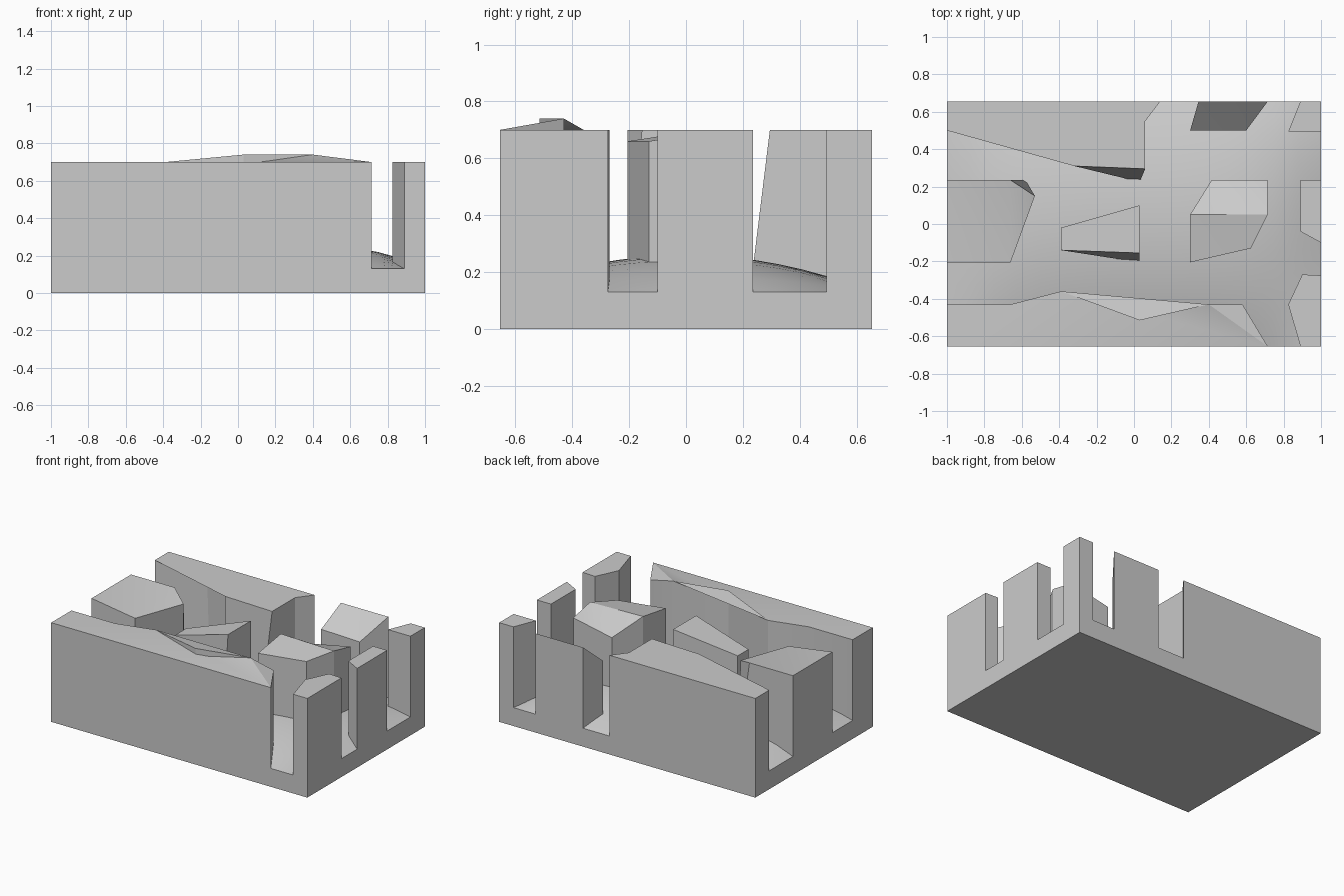
import bpy, bmesh

if "Cube" in bpy.data.objects:
    bpy.data.objects.remove(bpy.data.objects["Cube"])

W, D = 1.0, 0.655      # half extents of the slab
FLOOR, TOP = 0.13, 0.7


def finish(name, bm):
    bmesh.ops.recalc_face_normals(bm, faces=bm.faces[:])
    mesh = bpy.data.meshes.new(name)
    bm.to_mesh(mesh)
    bm.free()
    ob = bpy.data.objects.new(name, mesh)
    bpy.context.collection.objects.link(ob)
    bpy.ops.object.select_all(action='DESELECT')
    ob.select_set(True)
    bpy.context.view_layer.objects.active = ob
    bpy.ops.object.shade_smooth_by_angle(angle=0.45)
    return ob


def block(name, outline, foot=None):
    """Upright block from a top outline (x, y[, z]); foot moves chosen bottom corners."""
    foot = foot or {}
    bm = bmesh.new()
    top, bottom = [], []
    for i, p in enumerate(outline):
        top.append(bm.verts.new((p[0], p[1], p[2] if len(p) > 2 else TOP)))
        bx, by = foot.get(i, p[:2])
        bottom.append(bm.verts.new((bx, by, FLOOR)))
    n = len(top)
    for i in range(n):
        j = (i + 1) % n
        bm.faces.new((top[i], bottom[i], bottom[j], top[j]))
    caps = [bm.faces.new(top), bm.faces.new(bottom[::-1])]
    bmesh.ops.triangulate(bm, faces=caps)
    return finish(name, bm)


# Slab whose upper surface swells gently towards the middle
bm = bmesh.new()
N = 16
bmesh.ops.create_grid(bm, x_segments=N, y_segments=N, size=1)
for v in bm.verts:
    x, y = v.co.x, v.co.y
    v.co = (x * W, y * D, FLOOR + 0.13 * (1 - x ** 4) * (1 - y * y))
rim = [e for e in bm.edges if e.is_boundary]
ext = bmesh.ops.extrude_edge_only(bm, edges=rim)
for v in ext["geom"]:
    if isinstance(v, bmesh.types.BMVert):
        v.co.z = 0
bmesh.ops.holes_fill(bm, edges=[e for e in bm.edges if e.is_boundary])
finish("base_slab", bm)

# Long front wall with a raised rear lip
block("front_wall", [(-W, -D), (.715, -D), (.58, -.43), (.4, -.43, .74), (.03, -.515, .74),
                     (-.39, -.36), (-.66, -.43), (-W, -.43)])

# Pillars along the right edge
block("right_front_pillar", [(.89, -D), (W, -D), (W, -.275), (.9, -.27), (.825, -.43)])
block("right_middle_pillar", [(W, -.1), (W, .235), (.89, .235), (.89, -.04)])
block("right_back_pillar", [(.825, .495), (W, .495), (W, D), (.89, D)])

# Free-standing blocks in the middle
block("inner_right_block", [(.3, -.205, .66), (.625, -.13, .66), (.715, .05, .69),
                            (.715, .235, .65), (.415, .235, .59), (.3, .05)])
block("centre_wedge", [(-.39, -.14, .58), (.03, -.155), (.03, .1), (-.39, -.02, .58)],
      {1: (.03, -.205)})
block("left_block", [(-W, -.205), (-.66, -.205, .65), (-.53, .15, .65), (-.66, .235), (-W, .235)],
      {3: (-.58, .235)})

# Blocks along the back edge
block("back_wall", [(-W, .5), (-.66, .595), (-.4, .5), (-.32, .31), (.06, .295),
                    (.06, .55), (.14, D), (-W, D)],
      {1: (-.63, .58), 4: (.03, .225)})
block("back_ramp_block", [(.3, .5, .56), (.6, .5, .55), (.715, D), (.345, D)])
